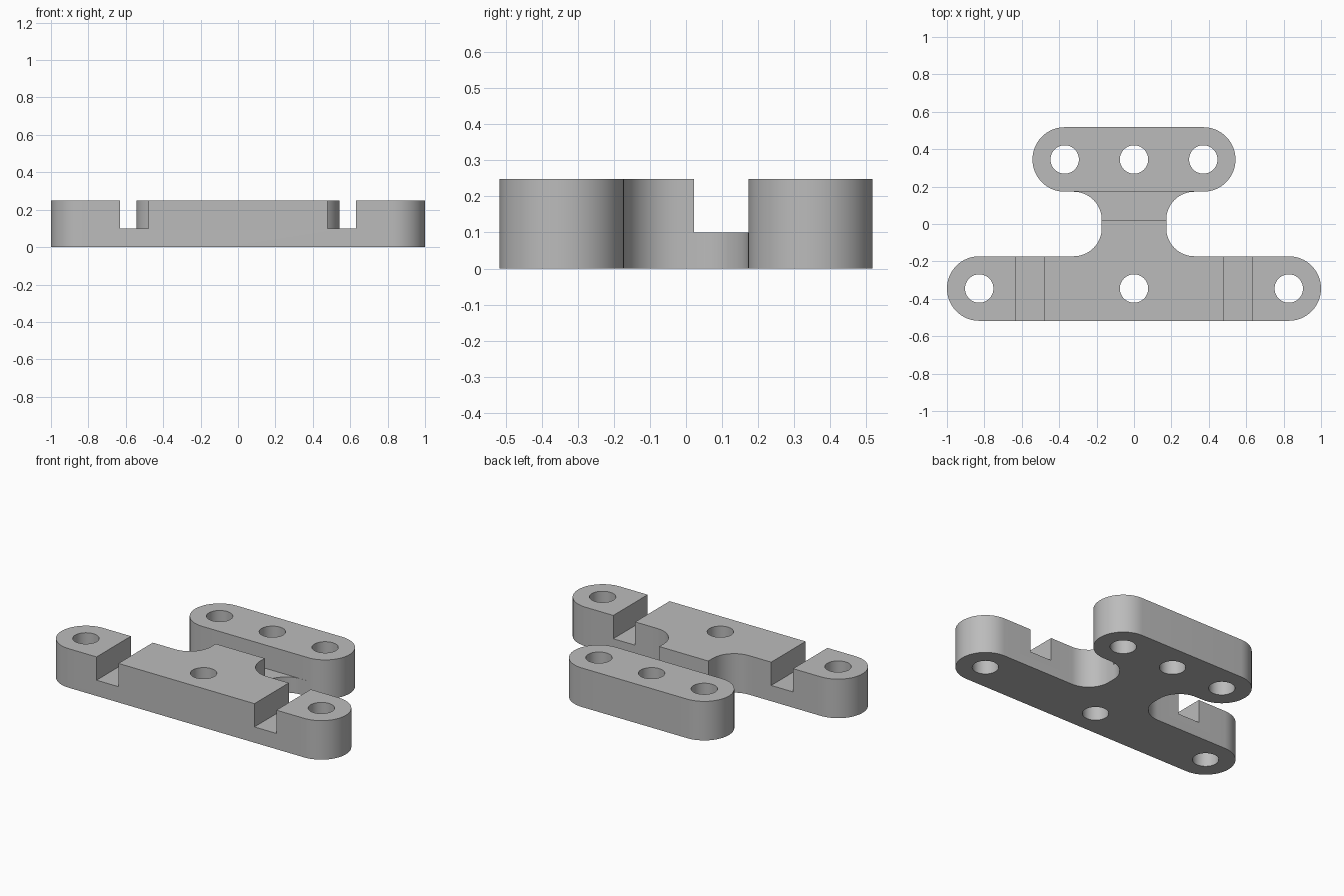
import bpy, bmesh
from math import radians, cos, sin
from mathutils import Matrix, Vector

cube = bpy.data.objects.get("Cube")
if cube:
    bpy.data.objects.remove(cube, do_unlink=True)

HEIGHT = 0.248        # full thickness
FLOOR = 0.1           # slot floor height
BAR_Y = 0.345         # centre line of both bars
END_R = 0.1725        # rounded bar ends
FILLET_R = 0.15       # neck fillets
NECK = 0.1725         # neck half width
FRONT_X, BACK_X = 0.8275, 0.3705   # end centres of the bars


def arc(cx, cy, r, start, end, steps):
    angles = [radians(start + (end - start) * i / steps) for i in range(steps + 1)]
    return [(cx + r * cos(a), cy + r * sin(a)) for a in angles]


def add_box(bm, x0, x1, y0, y1, z0, z1):
    size = Vector((x1 - x0, y1 - y0, z1 - z0))
    centre = Vector((x0 + x1, y0 + y1, z0 + z1)) / 2
    bmesh.ops.create_cube(bm, size=1,
                          matrix=Matrix.Translation(centre) @ Matrix.Diagonal(size).to_4x4())


def make_object(name, bm):
    bmesh.ops.recalc_face_normals(bm, faces=bm.faces[:])
    mesh = bpy.data.meshes.new(name)
    bm.to_mesh(mesh)
    bm.free()
    obj = bpy.data.objects.new(name, mesh)
    bpy.context.collection.objects.link(obj)
    return obj


# Plate: two round-ended bars joined by a filleted neck
fillet_x, fillet_y = NECK + FILLET_R, BAR_Y - END_R - FILLET_R
right = (arc(FRONT_X, -BAR_Y, END_R, -90, 90, 32)
         + arc(fillet_x, -fillet_y, FILLET_R, 270, 180, 16)
         + arc(fillet_x, fillet_y, FILLET_R, 180, 90, 16)
         + arc(BACK_X, BAR_Y, END_R, -90, 90, 32))
outline = right + [(-x, y) for x, y in reversed(right)]
bm = bmesh.new()
base = bm.faces.new([bm.verts.new((x, y, 0)) for x, y in outline])
top = bmesh.ops.extrude_face_region(bm, geom=[base], use_keep_orig=True)
bmesh.ops.translate(bm, vec=(0, 0, HEIGHT),
                    verts=[v for v in top["geom"] if isinstance(v, bmesh.types.BMVert)])
plate = make_object("mounting_plate", bm)

# Cutters: bolt holes, two front slots and the neck slot
bm = bmesh.new()
holes = [(s * x, y) for s in (-1, 0, 1) for x, y in ((FRONT_X, -BAR_Y), (BACK_X, BAR_Y))]
for x, y in holes:
    bmesh.ops.create_cone(bm, cap_ends=True, segments=48, radius1=0.076, radius2=0.076,
                          depth=1, matrix=Matrix.Translation((x, y, 0)))
add_box(bm, 0.478, 0.632, -0.6, -0.1, FLOOR, 0.4)
add_box(bm, -0.632, -0.478, -0.6, -0.1, FLOOR, 0.4)
add_box(bm, -0.6, 0.6, fillet_y, BAR_Y - END_R + 0.0005, FLOOR, 0.4)
cutter = make_object("slot_and_hole_cutter", bm)
cutter.hide_render = True

boolean = plate.modifiers.new("cut", 'BOOLEAN')
boolean.operation = 'DIFFERENCE'
boolean.solver = 'EXACT'
boolean.object = cutter
bpy.context.view_layer.update()
bpy.ops.object.select_all(action='DESELECT')
plate.select_set(True)
bpy.context.view_layer.objects.active = plate
bpy.ops.object.modifier_apply(modifier="cut")
bpy.data.objects.remove(cutter, do_unlink=True)

# Grey finish
grey = bpy.data.materials.new("plain_grey")
grey.use_nodes = True
colour = (0.5, 0.5, 0.5, 1)
grey.diffuse_color = colour
grey.node_tree.nodes["Principled BSDF"].inputs["Base Color"].default_value = colour
plate.data.materials.clear()
plate.data.materials.append(grey)
bpy.ops.object.shade_smooth_by_angle(angle=radians(30))
